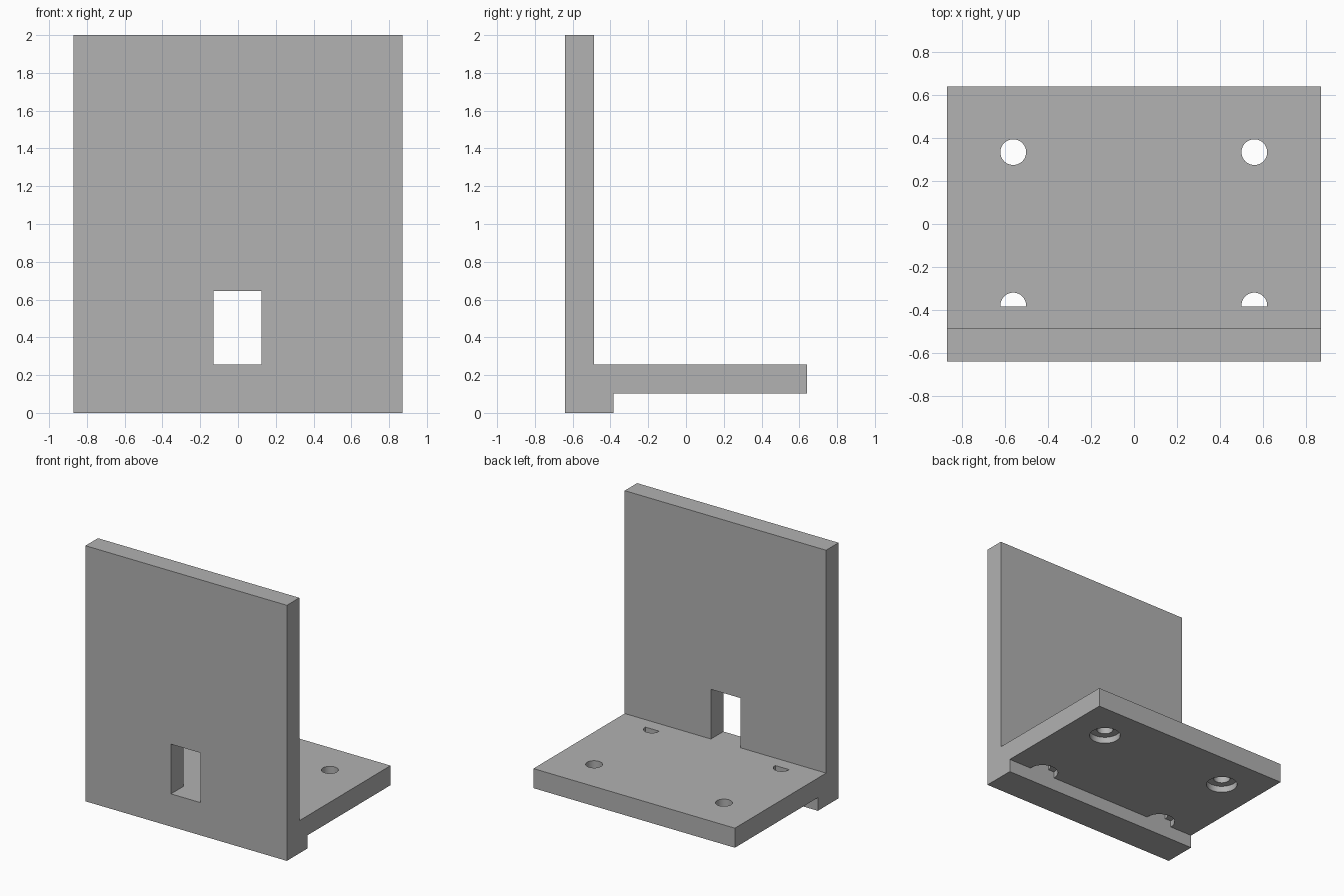
import bpy, bmesh
from mathutils import Matrix

if "Cube" in bpy.data.objects:
    bpy.data.objects.remove(bpy.data.objects["Cube"], do_unlink=True)

WIDTH, DEPTH, HEIGHT = 1.744, 1.282, 2.0
FRONT, BACK = -DEPTH / 2, DEPTH / 2
WALL_BACK, LIP_BACK = -0.487, -0.385
PLATE_BOTTOM, PLATE_TOP = 0.103, 0.256
BORE_TOP = PLATE_BOTTOM + 0.05

grey = bpy.data.materials.new("Plain grey")
grey.use_nodes = True
grey.diffuse_color = (0.445, 0.445, 0.445, 1)
grey.node_tree.nodes["Principled BSDF"].inputs["Base Color"].default_value = grey.diffuse_color


def make_object(name, bm):
    bmesh.ops.recalc_face_normals(bm, faces=bm.faces)
    mesh = bpy.data.meshes.new(name)
    bm.to_mesh(mesh)
    bm.free()
    mesh.materials.append(grey)
    obj = bpy.data.objects.new(name, mesh)
    bpy.context.collection.objects.link(obj)
    return obj


def cut(target, cutter):
    """Subtract the cutter from the target and discard it."""
    cutter.hide_render = True
    mod = target.modifiers.new("Cut", 'BOOLEAN')
    mod.operation, mod.solver, mod.object = 'DIFFERENCE', 'EXACT', cutter
    bpy.ops.object.select_all(action='DESELECT')
    target.select_set(True)
    bpy.context.view_layer.objects.active = target
    bpy.ops.object.modifier_apply(modifier=mod.name)
    bpy.data.objects.remove(cutter, do_unlink=True)


def cylinder(name, x, y, radius, bottom, top):
    """Upright cylinder, trimmed flush with the back of the front lip."""
    bm = bmesh.new()
    bmesh.ops.create_cone(bm, cap_ends=True, segments=48, radius1=radius, radius2=radius,
                          depth=top - bottom,
                          matrix=Matrix.Translation((x, y, (top + bottom) / 2)))
    if y - radius < LIP_BACK:
        geom = bm.verts[:] + bm.edges[:] + bm.faces[:]
        bmesh.ops.bisect_plane(bm, geom=geom, plane_co=(0, LIP_BACK, 0),
                               plane_no=(0, 1, 0), clear_inner=True)
        bmesh.ops.holes_fill(bm, edges=[e for e in bm.edges if e.is_boundary], sides=0)
        for v in bm.verts:
            if abs(v.co.y - LIP_BACK) < 1e-5:
                v.co.y = LIP_BACK
    return make_object(name, bm)


# Bracket body: side profile extruded across the width
profile = [(FRONT, 0), (LIP_BACK, 0), (LIP_BACK, PLATE_BOTTOM), (BACK, PLATE_BOTTOM),
           (BACK, PLATE_TOP), (WALL_BACK, PLATE_TOP), (WALL_BACK, HEIGHT), (FRONT, HEIGHT)]
bm = bmesh.new()
side = bm.faces.new([bm.verts.new((-WIDTH / 2, y, z)) for y, z in profile])
extruded = bmesh.ops.extrude_face_region(bm, geom=[side])
bmesh.ops.translate(bm, vec=(WIDTH, 0, 0),
                    verts=[g for g in extruded["geom"] if isinstance(g, bmesh.types.BMVert)])
bracket = make_object("angle_bracket", bm)

# Window through the upright wall, level with the plate top
window_top = 0.645
bm = bmesh.new()
bmesh.ops.create_cube(bm, size=1, matrix=Matrix.Translation(
    (-0.003, (FRONT + WALL_BACK) / 2, (PLATE_TOP + window_top) / 2))
    @ Matrix.Diagonal((0.256, 0.25, window_top - PLATE_TOP, 1)))
cut(bracket, make_object("window_cutter", bm))

# Four screw holes, counterbored from below
for x in (-0.563, 0.561):
    for y in (-0.38, 0.335):
        cut(bracket, cylinder("counterbore_cutter", x, y, 0.113, -0.05, BORE_TOP))
        cut(bracket, cylinder("hole_cutter", x, y, 0.06, PLATE_BOTTOM + 0.02, 0.4))

bracket.select_set(True)
bpy.context.view_layer.objects.active = bracket
bpy.ops.object.shade_smooth_by_angle(angle=0.5)
